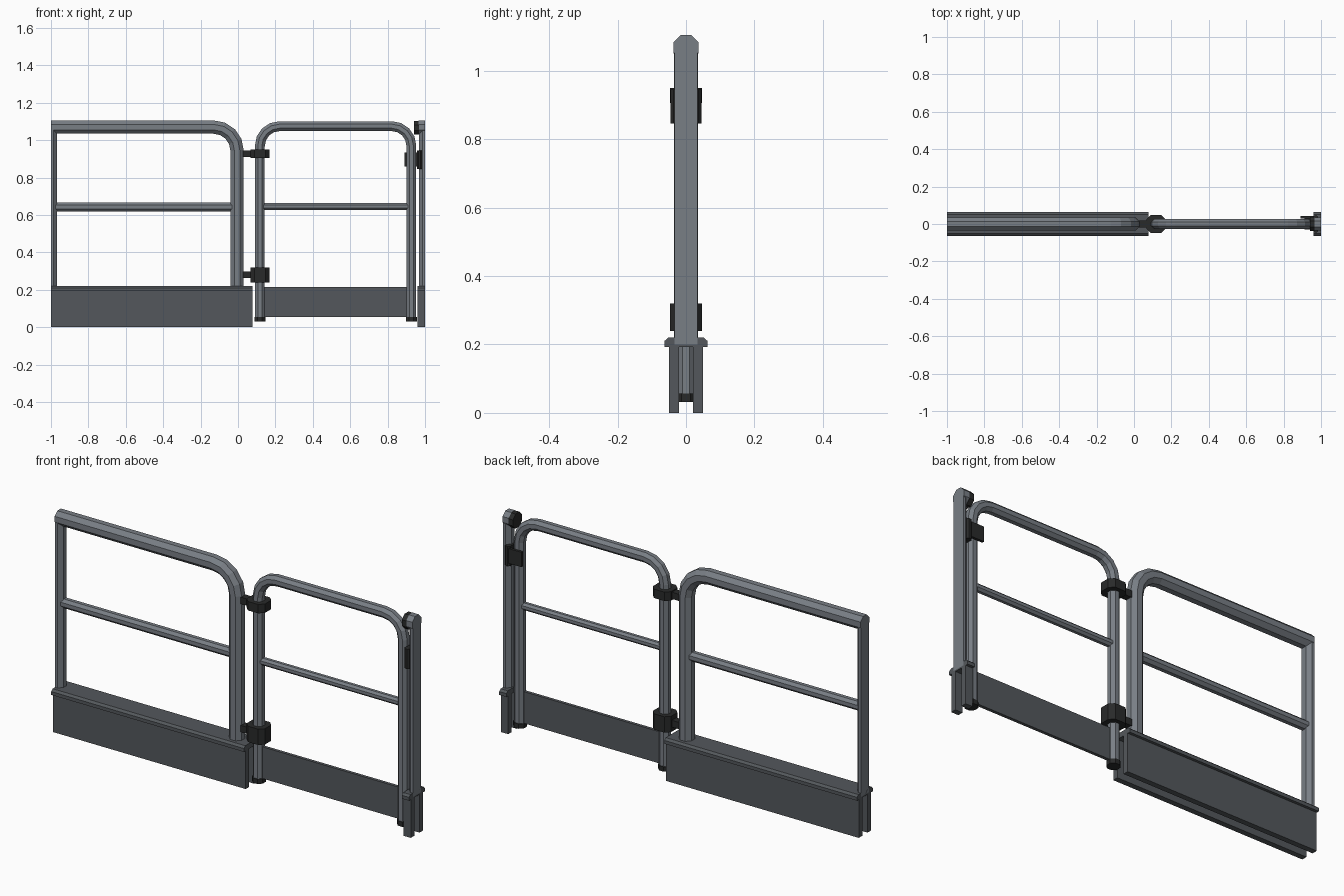
import bpy, bmesh, math
from mathutils import Vector

if "Cube" in bpy.data.objects:
    bpy.data.objects.remove(bpy.data.objects["Cube"], do_unlink=True)


def material(name, rgb):
    m = bpy.data.materials.new(name)
    m.use_nodes = True
    m.diffuse_color = (*rgb, 1)
    m.node_tree.nodes["Principled BSDF"].inputs["Base Color"].default_value = (*rgb, 1)
    return m


STEEL = material("galvanised grey", (0.19, 0.21, 0.235))
BOARD = material("dark grey board", (0.088, 0.097, 0.107))
BLACK = material("black fitting", (0.022, 0.023, 0.023))


def loft(name, rings, mat):
    """Skin a list of point rings and cap both ends."""
    bm = bmesh.new()
    rows = [[bm.verts.new(p) for p in ring] for ring in rings]
    n = len(rows[0])
    for a, b in zip(rows, rows[1:]):
        for i in range(n):
            j = (i + 1) % n
            bm.faces.new((a[i], a[j], b[j], b[i]))
    bm.faces.new(rows[0])
    bm.faces.new(rows[-1])
    bmesh.ops.recalc_face_normals(bm, faces=bm.faces)
    me = bpy.data.meshes.new(name)
    bm.to_mesh(me)
    bm.free()
    me.materials.append(mat)
    ob = bpy.data.objects.new(name, me)
    bpy.context.collection.objects.link(ob)
    return ob


def prism_z(name, outline, z0, z1, mat):
    return loft(name, [[(x, y, z) for x, y in outline] for z in (z0, z1)], mat)


def prism_x(name, outline, x0, x1, mat):
    return loft(name, [[(x, y, z) for y, z in outline] for x in (x0, x1)], mat)


def box(name, x, y, z, mat):
    return prism_z(name, [(x[0], y[0]), (x[1], y[0]), (x[1], y[1]), (x[0], y[1])], *z, mat)


def octagon(r, cx=0, cy=0):
    """Octagon with flats facing the axes; r is half the width across flats."""
    c = r / math.cos(math.pi / 8)
    return [(cx + c * math.cos((i + 0.5) * math.pi / 4),
             cy + c * math.sin((i + 0.5) * math.pi / 4)) for i in range(8)]


def chamfered(x0, x1, y, c):
    """Rectangle outline with cut corners."""
    return [(x0 + c, -y), (x1 - c, -y), (x1, c - y), (x1, y - c),
            (x1 - c, y), (x0 + c, y), (x0, y - c), (x0, c - y)]


def tube(name, path, r, mat=STEEL):
    """Mitred octagonal tube along a path in the xz plane."""
    pts = [Vector(p) for p in path]
    rings = []
    for i, p in enumerate(pts):
        a = (p - pts[i - 1]).normalized() if i else None
        b = (pts[i + 1] - p).normalized() if i < len(pts) - 1 else None
        t = ((a or b) + (b or a)).normalized()
        side = Vector((-t.y, t.x)) / t.dot(b or a)
        rings.append([(p.x + side.x * u, v, p.y + side.y * u) for u, v in octagon(r)])
    return loft(name, rings, mat)


def bend(cx, cz, r, a0, a1, steps=4):
    return [(cx + r * math.cos(math.radians(a0 + (a1 - a0) * i / steps)),
             cz + r * math.sin(math.radians(a0 + (a1 - a0) * i / steps)))
            for i in range(steps + 1)]


# Fixed fence: bent top rail, mid rail
R = 0.035
tube("fence_frame", [(-1, 1.07)] + bend(-0.13, 0.945, 0.125, 90, 0) + [(-0.005, 0.2)], R)
tube("fence_mid_rail", [(-0.98, 0.643), (-0.02, 0.643)], 0.023)

# Half posts at both ends, cut flat on the outside
for s, name in ((-1, "fence_end_post"), (1, "latch_post")):
    half = [(s * (1 + x), y) for x, y in octagon(0.033) if x < 0]
    half = [(s, 0.033)] + half + [(s, -0.033)]
    prism_z(name, half, 0.2, 1.07, STEEL)
prism_x("latch_post_top", octagon(R + 0.001, 0, 1.069), 0.966, 1, STEEL)

# Toe boards: two plates hanging from a chamfered cap
cap = [(-0.063, 0.193), (0.063, 0.193), (0.063, 0.21), (0.052, 0.22),
       (-0.052, 0.22), (-0.063, 0.21)]
for x0, x1, name in ((-1, 0.077, "fence"), (0.96, 1, "latch")):
    prism_x(name + "_toe_cap", cap, x0, x1, BOARD)
    for s, side in ((-1, "front"), (1, "back")):
        box(f"{name}_toe_plate_{side}", (x0, x1), sorted((s * 0.021, s * 0.049)),
            (0, 0.2), BOARD)

# Swing gate
L, G, TOP, B = 0.117, 0.927, 1.075, 0.105
tube("gate_frame", [(L, 0.04)] + bend(L + B, TOP - B, B, 180, 90)
     + bend(G - B, TOP - B, B, 90, 0) + [(G, 0.04)], 0.026)
tube("gate_mid_rail", [(L, 0.645), (G, 0.645)], 0.018)
box("gate_toe_board", (L, G), (-0.008, 0.008), (0.055, 0.215), BOARD)
for x, name in ((L, "left"), (G, "right")):
    prism_z(f"gate_foot_{name}", octagon(0.03, x), 0.032, 0.056, BLACK)

# Hinges
for z0, z1, name in ((0.905, 0.95, "upper"), (0.24, 0.32, "lower")):
    mid = (z0 + z1) / 2
    prism_z(f"{name}_hinge_collar", chamfered(0.066, 0.168, 0.047, 0.022), z0, z1, BLACK)
    box(f"{name}_hinge_arm", (0.025, 0.08), (-0.018, 0.018), (mid - 0.017, mid + 0.017), BLACK)

# Latch and bumper
prism_z("latch_clip", chamfered(0.957, 0.985, 0.045, 0.008), 0.845, 0.945, BLACK)
box("latch_plate", (0.89, 0.965), (0.03, 0.043), (0.86, 0.935), BLACK)
prism_x("bumper", octagon(0.037, 0, 1.067), 0.942, 0.967, BLACK)
